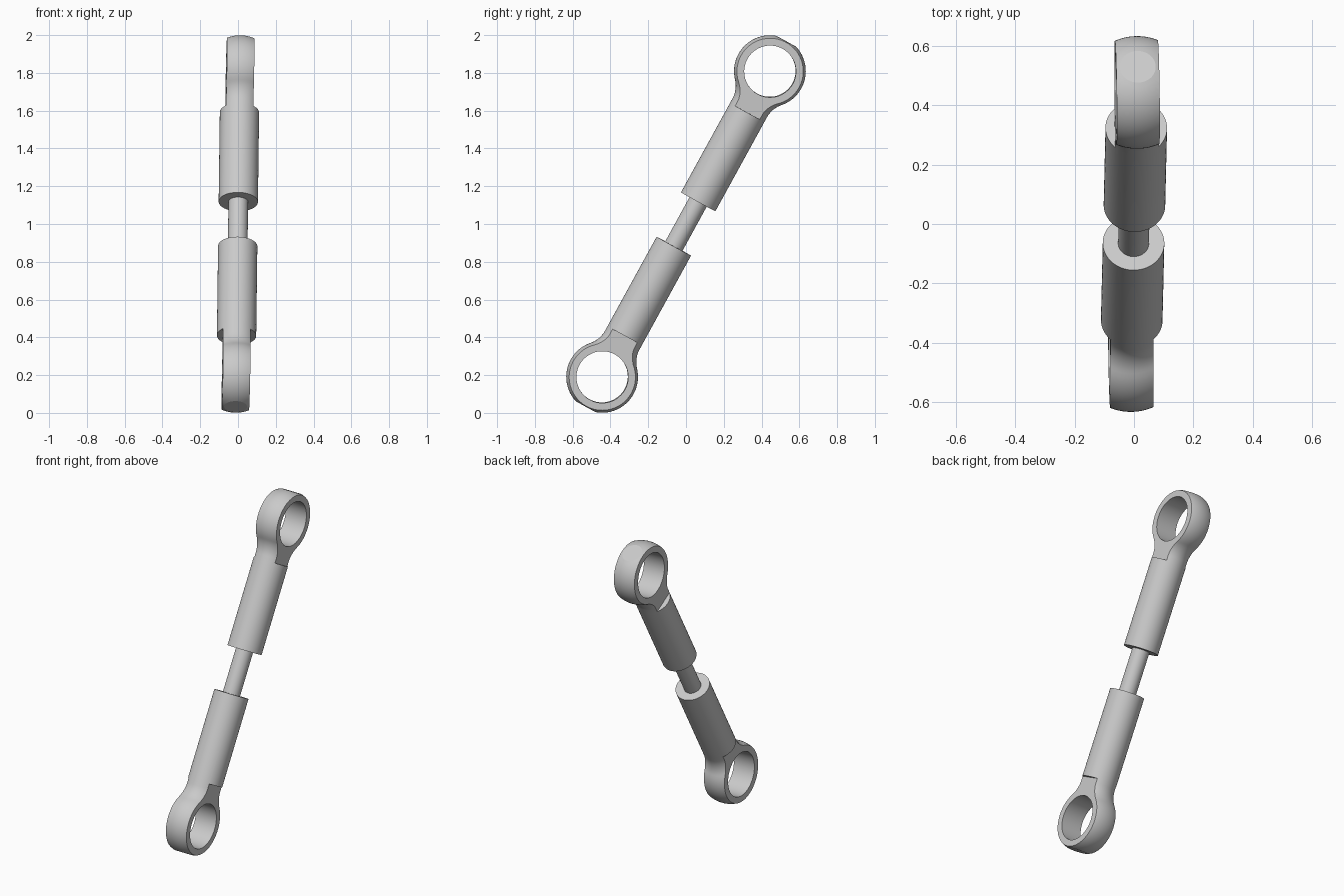
import bpy, bmesh, math
from mathutils import Matrix, Vector

if "Cube" in bpy.data.objects:
    bpy.data.objects.remove(bpy.data.objects["Cube"], do_unlink=True)

# Main dimensions, measured along the rod axis from the middle
EYE = 0.923         # eye centre
EYE_R = 0.19        # outer radius of the rounded eye
HOLE_R = 0.137
HALF_THICK = 0.0725
BARREL_R = 0.104
BARREL_START = 0.134
FLAT_START = 0.674  # where the side flats begin
FILLET = 0.14       # blend between barrel and eye
TIP = 0.18          # flat tip distance beyond eye centre
ROD_R = 0.052

steel = bpy.data.materials.new("grey steel")
steel.use_nodes = True
colour = (0.59, 0.59, 0.59, 1)
steel.diffuse_color = colour
steel.node_tree.nodes["Principled BSDF"].inputs["Base Color"].default_value = colour

# Leaning frame of the whole linkage, centred one unit above the ground
axis = Vector((0.0105, 0.444, 0.809)).normalized()
side = Vector((1, 0.015, -0.02))
side = (side - axis * side.dot(axis)).normalized()
depth = axis.cross(side)
frame = (Matrix.Translation((0, 0, 1))
         @ Matrix((side, depth, axis)).transposed().to_4x4())


def add_object(name, bm):
    mesh = bpy.data.meshes.new(name)
    bmesh.ops.recalc_face_normals(bm, faces=bm.faces)
    bm.to_mesh(mesh)
    bm.free()
    obj = bpy.data.objects.new(name, mesh)
    bpy.context.collection.objects.link(obj)
    return obj


def lathe(name, profile, segments=72):
    bm = bmesh.new()
    verts = [bm.verts.new((r, 0, z)) for r, z in profile]
    edges = [bm.edges.new(pair) for pair in zip(verts, verts[1:])]
    bmesh.ops.spin(bm, geom=verts + edges, cent=(0, 0, 0), axis=(0, 0, 1),
                   angle=math.tau, steps=segments, use_duplicate=False)
    bmesh.ops.remove_doubles(bm, verts=bm.verts, dist=1e-5)
    return add_object(name, bm)


def box(name, centre, size):
    bm = bmesh.new()
    bmesh.ops.create_cube(bm, size=1, matrix=Matrix.Translation(centre)
                          @ Matrix.Diagonal((*size, 1)))
    return add_object(name, bm)


def subtract(obj, cutters):
    for cutter in cutters:
        cutter.hide_render = True
        mod = obj.modifiers.new("cut", 'BOOLEAN')
        mod.operation = 'DIFFERENCE'
        mod.solver = 'EXACT'
        mod.object = cutter
    bpy.context.view_layer.update()
    graph = bpy.context.evaluated_depsgraph_get()
    result = bpy.data.meshes.new_from_object(obj.evaluated_get(graph))
    obj.modifiers.clear()
    obj.data = result
    for cutter in cutters:
        bpy.data.objects.remove(cutter, do_unlink=True)


def finish(obj, matrix):
    obj.data.materials.clear()
    obj.data.materials.append(steel)
    obj.matrix_world = matrix
    bpy.ops.object.select_all(action='DESELECT')
    obj.select_set(True)
    bpy.context.view_layer.objects.active = obj
    bpy.ops.object.shade_smooth_by_angle(angle=math.radians(15))


def end_profile():
    # Barrel, tangent concave fillet, rounded eye, small flat tip
    reach = math.sqrt((EYE_R + FILLET) ** 2 - (BARREL_R + FILLET) ** 2)
    blend = math.atan2(reach, BARREL_R + FILLET)
    pts = [(0, BARREL_START), (BARREL_R, BARREL_START), (BARREL_R, FLAT_START)]
    n = 10
    for i in range(n + 1):
        a = blend * i / n
        pts.append((BARREL_R + FILLET * (1 - math.cos(a)),
                    EYE - reach + FILLET * math.sin(a)))
    last = math.asin(TIP / EYE_R)
    n = 24
    for i in range(1, n + 1):
        a = -blend + (last + blend) * i / n
        pts.append((EYE_R * math.cos(a), EYE + EYE_R * math.sin(a)))
    pts.append((0, EYE + TIP))
    return pts


def rod_end(name, matrix):
    body = lathe(name, end_profile())
    # Side flats on both faces and the cross bore
    cutters = [box("flat_cutter", (s * (HALF_THICK + 0.25), 0, FLAT_START + 0.5),
                   (0.5, 1, 1)) for s in (-1, 1)]
    bm = bmesh.new()
    bmesh.ops.create_cone(bm, cap_ends=True, segments=72, radius1=HOLE_R,
                          radius2=HOLE_R, depth=1,
                          matrix=Matrix.Translation((0, 0, EYE))
                          @ Matrix.Rotation(math.pi / 2, 4, 'Y'))
    cutters.append(add_object("bore_cutter", bm))
    subtract(body, cutters)
    finish(body, matrix)


rod_end("upper_rod_end", frame)
rod_end("lower_rod_end", frame @ Matrix.Rotation(math.pi, 4, 'X'))

# Thin rod joining the two barrels
overlap = BARREL_START + 0.02
rod = lathe("centre_rod", [(0, -overlap), (ROD_R, -overlap),
                           (ROD_R, overlap), (0, overlap)], 48)
finish(rod, frame)
